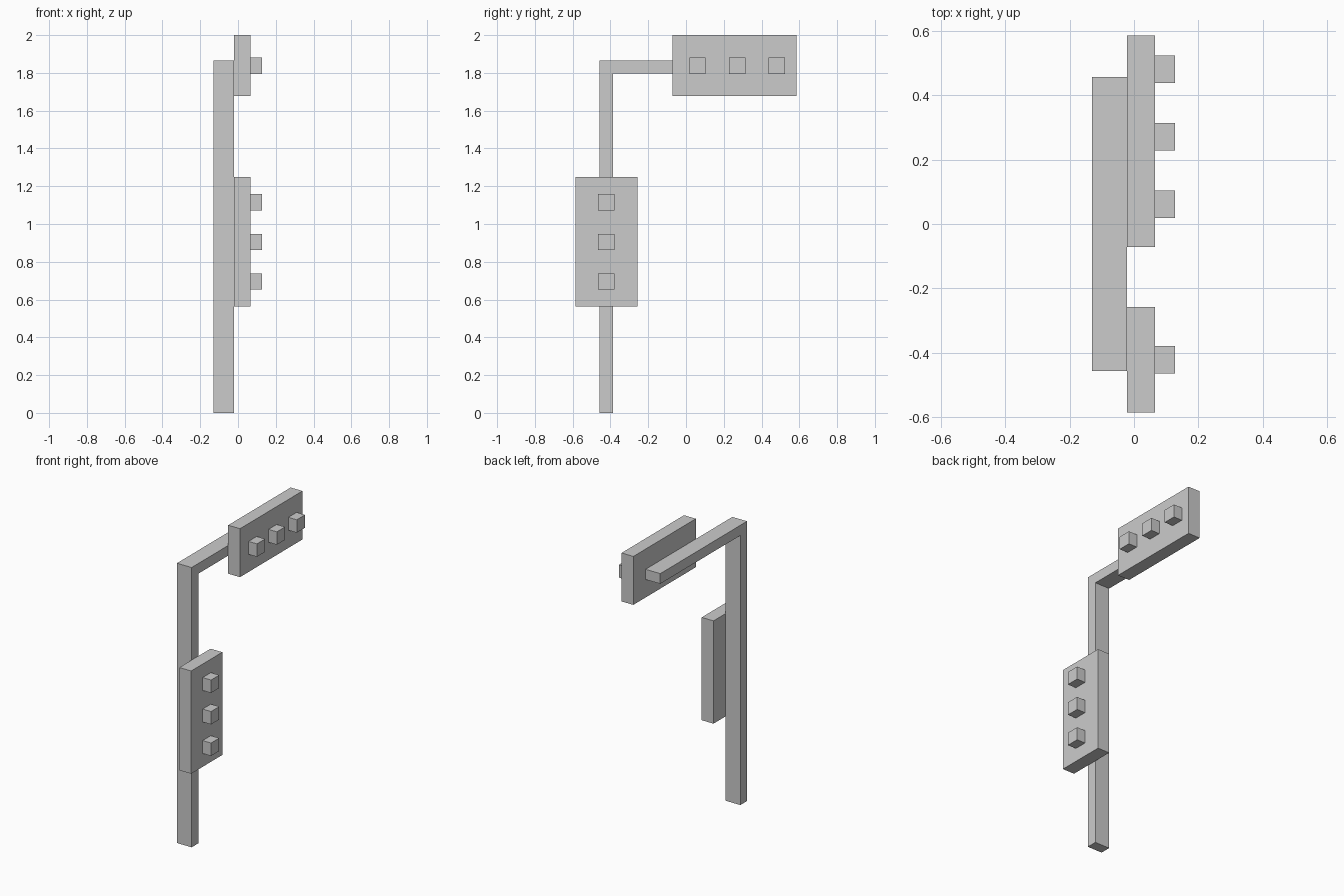
import bpy
import bmesh

if "Cube" in bpy.data.objects:
    bpy.data.objects.remove(bpy.data.objects["Cube"])


def finish(name, bm):
    bmesh.ops.recalc_face_normals(bm, faces=bm.faces)
    mesh = bpy.data.meshes.new(name)
    bm.to_mesh(mesh)
    bm.free()
    obj = bpy.data.objects.new(name, mesh)
    bpy.context.collection.objects.link(obj)
    return obj


def extrude_x(name, profile, x0, x1):
    """Extrude a closed (y, z) profile along x."""
    bm = bmesh.new()
    face = bm.faces.new([bm.verts.new((x0, y, z)) for y, z in profile])
    new = bmesh.ops.extrude_face_region(bm, geom=[face])["geom"]
    verts = [g for g in new if isinstance(g, bmesh.types.BMVert)]
    bmesh.ops.translate(bm, verts=verts, vec=(x1 - x0, 0, 0))
    return finish(name, bm)


def box(name, x, y, z):
    """Box given as (low, high) ranges."""
    return extrude_x(name, [(y[0], z[0]), (y[1], z[0]), (y[1], z[1]), (y[0], z[1])], *x)


BACK, MID, FACE, LENS = -0.13, -0.022, 0.065, 0.127
HALF = 0.043  # half the width of a lamp


def lamp(name, y, z):
    box(name, (FACE, LENS), (y - HALF, y + HALF), (z - HALF, z + HALF))


# Upright pole and overhead arm as one L-shaped bar
extrude_x("pole_and_arm",
          [(-0.457, 0), (-0.387, 0), (-0.387, 1.797), (0.457, 1.797),
           (0.457, 1.865), (-0.457, 1.865)], BACK, MID)

# Horizontal signal housing on the arm
box("upper_housing", (MID, FACE), (-0.072, 0.586), (1.677, 2.0))
# Vertical signal housing on the pole
box("lower_housing", (MID, FACE), (-0.586, -0.258), (0.563, 1.248))

# Three lamps on each housing
for i in range(3):
    lamp(f"upper_lamp_{i + 1}", 0.061 + 0.21 * i, 1.838)
    lamp(f"lower_lamp_{i + 1}", -0.422, 0.695 + 0.21 * i)
